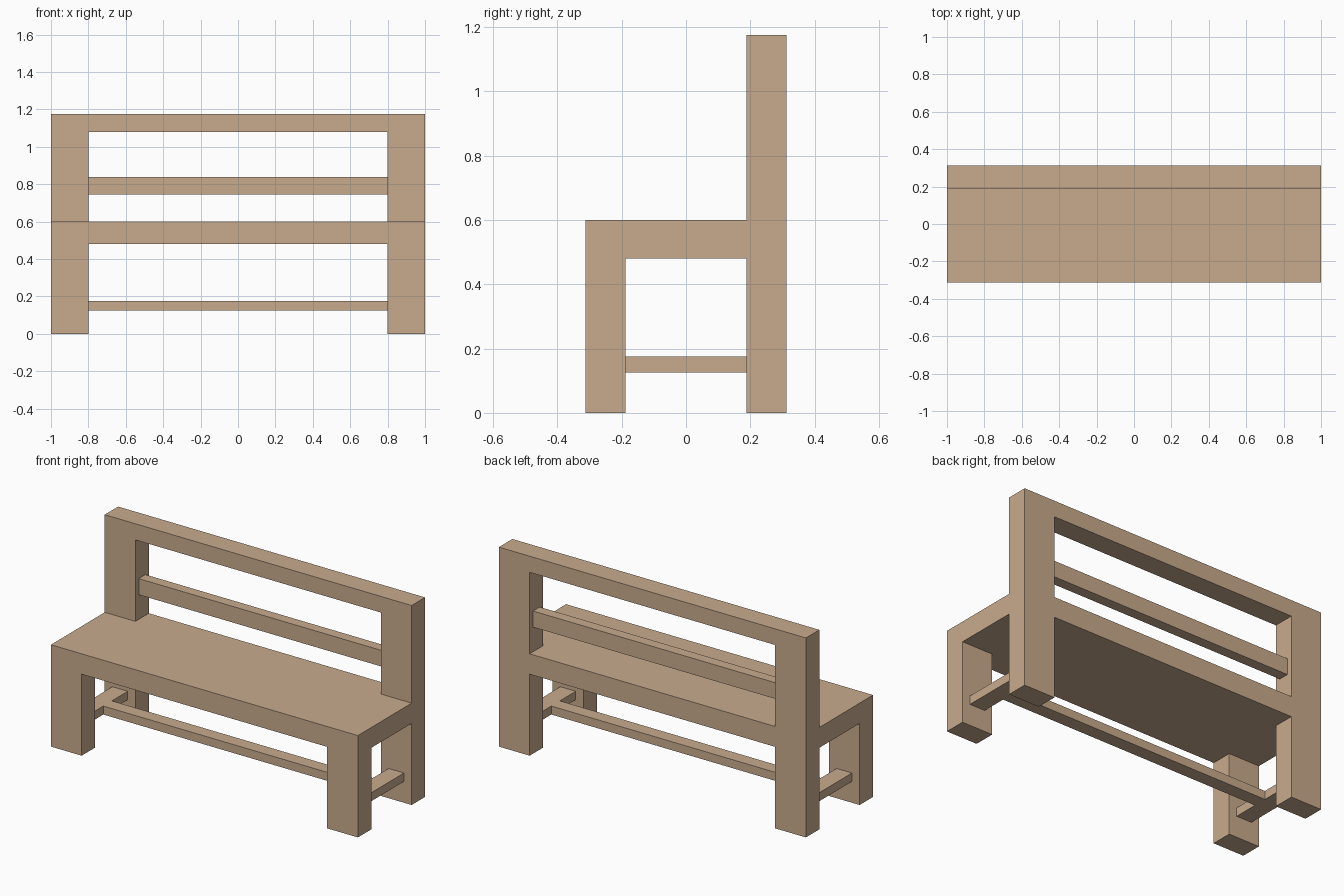
import bpy, bmesh

if "Cube" in bpy.data.objects:
    bpy.data.objects.remove(bpy.data.objects["Cube"])

wood = bpy.data.materials.new("light wood")
wood.diffuse_color = (0.584, 0.407, 0.27, 1)
wood.use_nodes = True
wood.node_tree.nodes["Principled BSDF"].inputs["Base Color"].default_value = wood.diffuse_color

# Main levels and depths
D, INNER = 0.3125, 0.1875       # outer and inner depth of the legs
SEAT_LOW, SEAT_TOP, TOP = 0.48, 0.60, 1.175


def add_object(name, bm):
    bmesh.ops.recalc_face_normals(bm, faces=bm.faces)
    mesh = bpy.data.meshes.new(name)
    bm.to_mesh(mesh)
    bm.free()
    mesh.materials.append(wood)
    obj = bpy.data.objects.new(name, mesh)
    bpy.context.collection.objects.link(obj)
    return obj


def prism(name, profile, x0, x1):
    """Extrude a (y, z) profile along x."""
    bm = bmesh.new()
    face = bm.faces.new([bm.verts.new((x0, y, z)) for y, z in profile])
    ext = bmesh.ops.extrude_face_region(bm, geom=[face])["geom"]
    verts = [g for g in ext if isinstance(g, bmesh.types.BMVert)]
    bmesh.ops.translate(bm, vec=(x1 - x0, 0, 0), verts=verts)
    return add_object(name, bm)


def box(name, x0, x1, y0, y1, z0, z1):
    return prism(name, [(y0, z0), (y1, z0), (y1, z1), (y0, z1)], x0, x1)


# Legs, seat and back frame: one chair-shaped block with openings cut through
frame = prism("bench_frame", [(-D, 0), (D, 0), (D, TOP), (INNER, TOP),
                              (INNER, SEAT_TOP), (-D, SEAT_TOP)], -1, 1)
cutters = [
    box("front_opening_cutter", -0.8, 0.8, -0.5, 0.5, -0.2, SEAT_LOW),
    box("side_opening_cutter", -1.2, 1.2, -INNER, INNER, -0.2, SEAT_LOW),
    box("back_opening_cutter", -0.8, 0.8, 0.1, 0.5, SEAT_TOP, 1.08),
]
bpy.context.view_layer.objects.active = frame
for cutter in cutters:
    mod = frame.modifiers.new(cutter.name, "BOOLEAN")
    mod.operation = "DIFFERENCE"
    mod.solver = "EXACT"
    mod.object = cutter
    bpy.ops.object.modifier_apply(modifier=mod.name)
    bpy.data.objects.remove(cutter)

# Slimmer middle rail of the backrest
box("back_rail", -0.8, 0.8, 0.219, 0.281, 0.745, 0.84)

# Lower stretchers
for side, x in (("left", -0.9), ("right", 0.9)):
    box(side + "_stretcher", x - 0.05, x + 0.05, -INNER, INNER, 0.125, 0.175)
box("long_stretcher", -0.85, 0.85, -0.04, 0.04, 0.125, 0.175)
